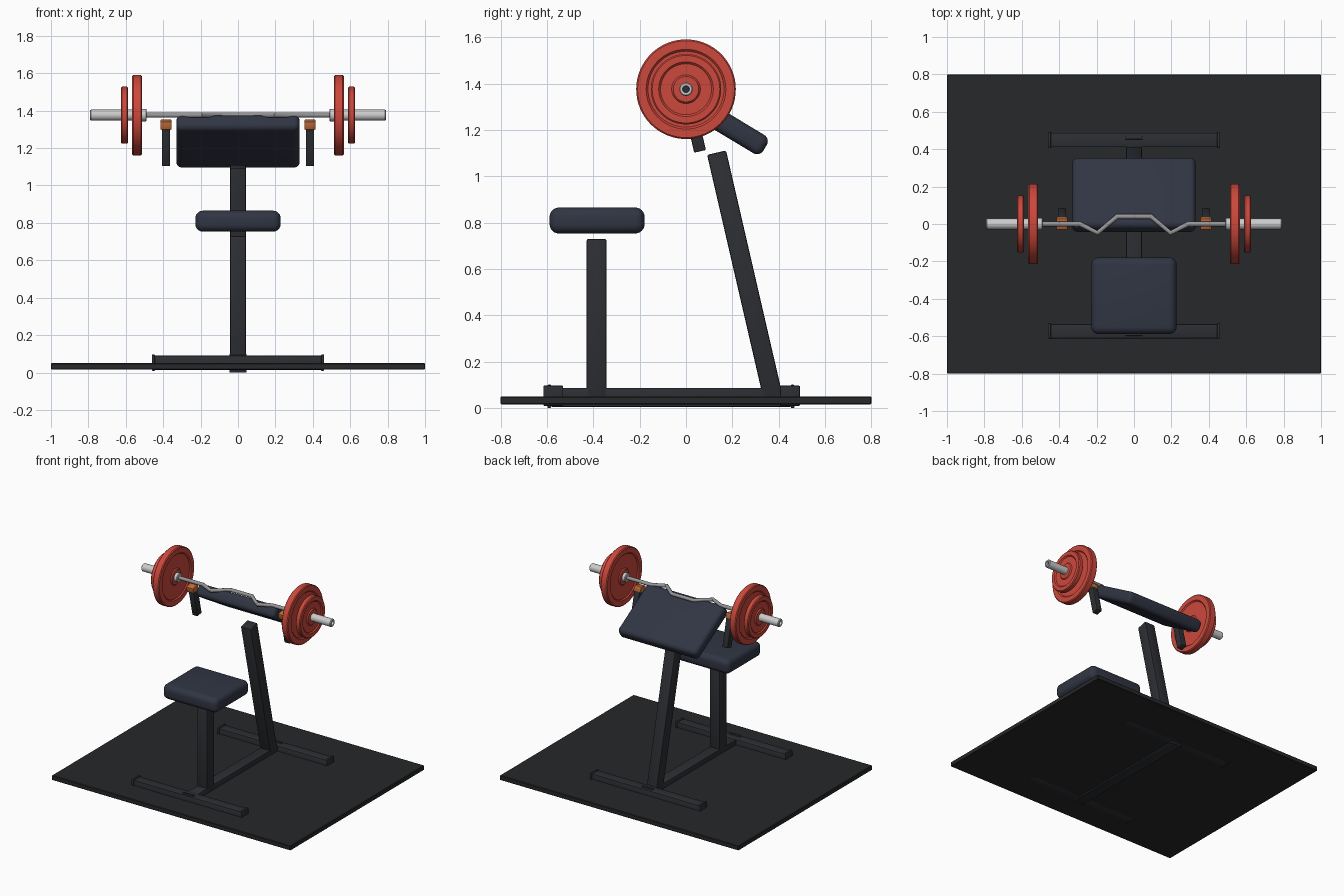
import bpy, bmesh
from math import radians, sin, cos, pi
from mathutils import Matrix, Vector

if "Cube" in bpy.data.objects:
    bpy.data.objects.remove(bpy.data.objects["Cube"])


def material(name, rgb):
    m = bpy.data.materials.new(name)
    m.diffuse_color = (*rgb, 1)
    m.use_nodes = True
    m.node_tree.nodes["Principled BSDF"].inputs["Base Color"].default_value = m.diffuse_color
    return m


FRAME = material("frame black", (0.026, 0.028, 0.033))
MAT = material("mat black", (0.02, 0.021, 0.023))
PAD = material("pad navy", (0.03, 0.036, 0.056))
RED = material("plate red", (0.6, 0.065, 0.045))
ORANGE = material("hook orange", (0.55, 0.15, 0.04))
CHROME = material("sleeve steel", (0.6, 0.6, 0.61))
STEEL = material("bar steel", (0.3, 0.3, 0.31))


def finish(ob, mat, angle=35):
    ob.data.materials.clear()
    ob.data.materials.append(mat)
    bpy.ops.object.select_all(action='DESELECT')
    ob.select_set(True)
    bpy.context.view_layer.objects.active = ob
    bpy.ops.object.shade_smooth_by_angle(angle=radians(angle))
    return ob


def mesh_object(name, bm, mat, angle=35):
    bmesh.ops.recalc_face_normals(bm, faces=bm.faces)
    me = bpy.data.meshes.new(name)
    bm.to_mesh(me)
    bm.free()
    ob = bpy.data.objects.new(name, me)
    bpy.context.collection.objects.link(ob)
    return finish(ob, mat, angle)


def box(name, center, size, mat, bevel=0.006, segs=2, tilt=0):
    """Bevelled box, tilted about the x axis."""
    bm = bmesh.new()
    bmesh.ops.create_cube(bm, size=1, matrix=Matrix.Diagonal((*size, 1)))
    bmesh.ops.bevel(bm, geom=bm.edges[:], offset=bevel, segments=segs,
                    profile=0.5, affect='EDGES')
    bm.transform(Matrix.Translation(center) @ Matrix.Rotation(radians(tilt), 4, 'X'))
    return mesh_object(name, bm, mat)


def lathe(name, profile, side, z, mat, n=64):
    """Closed (x, radius) profile spun round the bar axis."""
    bm = bmesh.new()
    rings = []
    for k in range(n):
        a = 2 * pi * k / n
        rings.append([bm.verts.new((side * x, r * sin(a), z + r * cos(a)))
                      for x, r in profile])
    m = len(profile)
    for k in range(n):
        p, q = rings[k], rings[(k + 1) % n]
        for i in range(m):
            j = (i + 1) % m
            bm.faces.new((p[i], p[j], q[j], q[i]))
    return mesh_object(name, bm, mat, 30)


def plate_profile(x0, x1, r, rim):
    """Weight plate with a shallow dish on both sides and a raised hub."""
    d, c = 0.008, 0.006
    return [(x0, 0.028), (x0, 0.055), (x0 + d, 0.062), (x0 + d, rim - 0.008),
            (x0, rim), (x0, r - c), (x0 + c, r), (x1 - c, r), (x1, r - c),
            (x1, rim), (x1 - d, rim - 0.008), (x1 - d, 0.062),
            (x1, 0.055), (x1, 0.028)]


# Floor mat
box("floor_mat", (0, 0, 0.0325), (2, 1.6, 0.035), MAT, 0.004, 1)

# Base frame: long rail, cross rails and end caps
box("base_rail", (0, -0.065, 0.046), (0.084, 1.04, 0.082), FRAME)
for label, y in (("front", -0.59), ("rear", 0.46)):
    box(f"{label}_rail_cap", (0, y, 0.05), (0.092, 0.016, 0.1), FRAME, 0.004)
for label, y in (("front", -0.573), ("rear", 0.449)):
    box(f"{label}_foot", (0, y, 0.052), (0.9, 0.076, 0.076), FRAME)
    for side, s in (("left", -1), ("right", 1)):
        box(f"{label}_foot_cap_{side}", (s * 0.452, y, 0.0525),
            (0.016, 0.086, 0.087), FRAME, 0.004)

# Seat and its post
box("seat_post", (0, -0.386, 0.385), (0.086, 0.086, 0.69), FRAME, 0.008)
box("seat", (0, -0.384, 0.809), (0.456, 0.41, 0.112), PAD, 0.04, 6)

# Leaning post for the arm pad
low, high = Vector((0, 0.376, 0.045)), Vector((0, 0.132, 1.102))
box("pad_post", (low + high) / 2, (0.086, 0.084, (high - low).length),
    FRAME, 0.008, 2, 13)

# Sloped arm pad
box("arm_pad", (0, 0.155, 1.235), (0.66, 0.435, 0.092), PAD, 0.032, 6, -31)

# Bar hooks, sleeves, collars and plates on both sides
Z = 1.376
for side, s in (("left", -1), ("right", 1)):
    box(f"hook_arm_{side}", (s * 0.385, 0.037, 1.21), (0.045, 0.052, 0.21),
        FRAME, 0.005, 2, 13)
    box(f"hook_rest_{side}", (s * 0.385, 0.004, 1.325), (0.06, 0.062, 0.045),
        ORANGE, 0.006, 2, 13)
    lathe(f"sleeve_{side}", [(0.5, 0.002), (0.5, 0.029), (0.787, 0.029),
          (0.792, 0.025), (0.792, 0.015), (0.77, 0.014), (0.77, 0.002)],
          s, Z, CHROME, 40)
    lathe(f"sleeve_hole_{side}", [(0.768, 0.001), (0.768, 0.0145),
          (0.774, 0.0145), (0.774, 0.001)], s, Z, FRAME, 32)
    lathe(f"collar_{side}", [(0.488, 0.008), (0.488, 0.029), (0.492, 0.033),
          (0.513, 0.033), (0.513, 0.008)], s, Z, CHROME, 40)
    lathe(f"large_plate_{side}", plate_profile(0.513, 0.566, 0.215, 0.172), s, Z, RED)
    lathe(f"small_plate_{side}", plate_profile(0.587, 0.626, 0.152, 0.118), s, Z, RED)

# Zigzag curl bar
half = [(0.5, 0), (0.29, 0), (0.195, -0.048), (0.09, 0.04)]
path = [(-x, y) for x, y in half] + half[::-1]
cu = bpy.data.curves.new("curl_bar", 'CURVE')
cu.dimensions = '3D'
cu.bevel_depth = 0.0135
cu.bevel_resolution = 4
sp = cu.splines.new('POLY')
sp.points.add(len(path) - 1)
for p, (x, y) in zip(sp.points, path):
    p.co = (x, y, Z, 1)
bar = bpy.data.objects.new("curl_bar", cu)
bpy.context.collection.objects.link(bar)
bpy.ops.object.select_all(action='DESELECT')
bar.select_set(True)
bpy.context.view_layer.objects.active = bar
bpy.ops.object.convert(target='MESH')
finish(bpy.context.view_layer.objects.active, STEEL)
